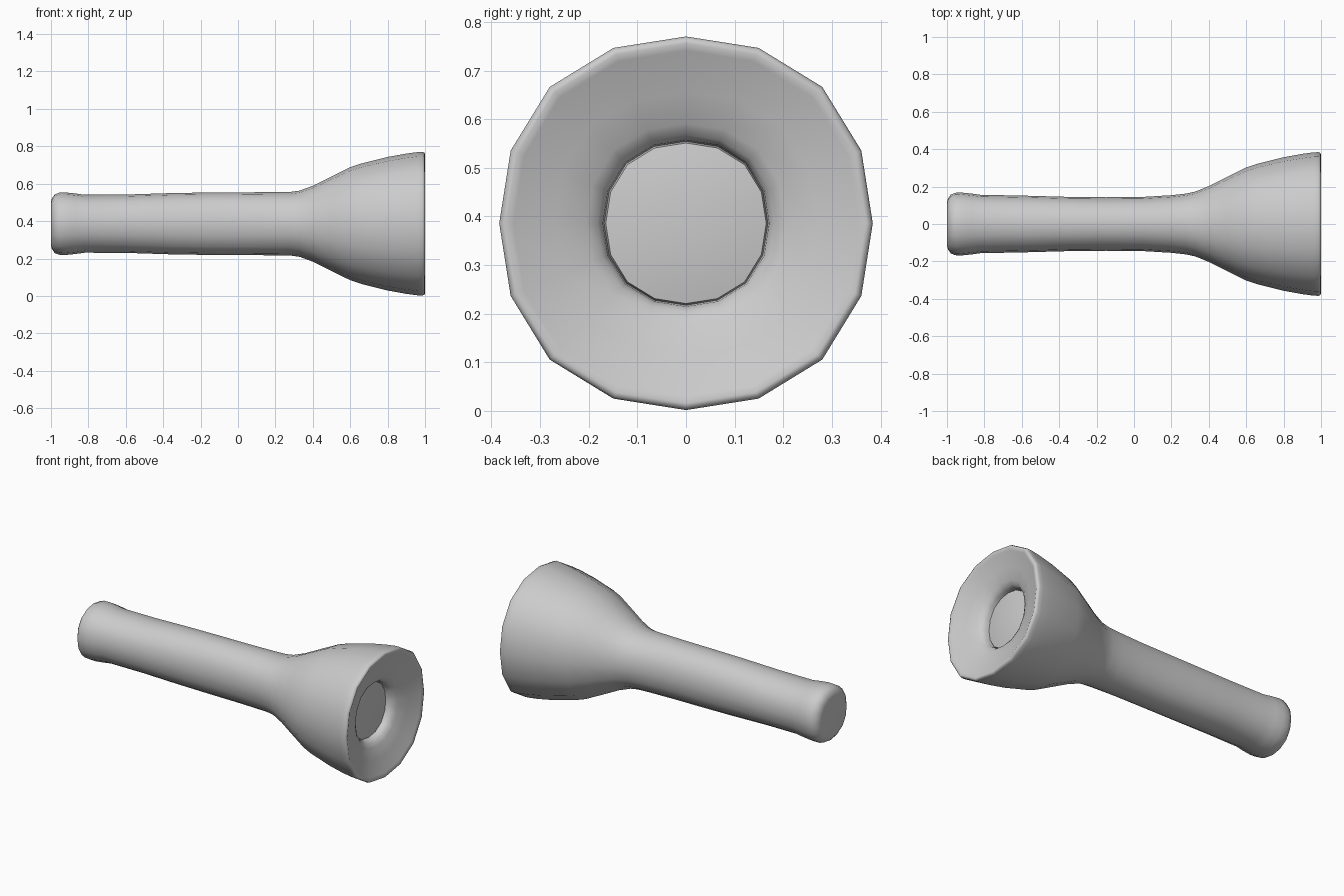
import bpy, bmesh, math

SIDES = 16
CZ = 0.386


def ring_point(x, ry, rz, i):
    # slightly squared circle: a little fuller on the diagonals
    a = 2 * math.pi * i / SIDES
    k = 1 + 0.032 * math.sin(2 * a) ** 2
    return (x, ry * k * math.cos(a), CZ + rz * k * math.sin(a))


def loft(name, stations, cap_start, tip_x=None):
    bm = bmesh.new()
    rings = [[bm.verts.new(ring_point(x, ry, rz, i)) for i in range(SIDES)]
             for x, ry, rz in stations]
    for a, b in zip(rings, rings[1:]):
        for i in range(SIDES):
            j = (i + 1) % SIDES
            bm.faces.new((a[i], a[j], b[j], b[i]))
    if cap_start:
        bm.faces.new(rings[0][::-1])
    if tip_x is not None:
        tip = bm.verts.new((tip_x, 0, CZ))
        for i in range(SIDES):
            bm.faces.new((rings[-1][i], rings[-1][(i + 1) % SIDES], tip))
    bmesh.ops.recalc_face_normals(bm, faces=bm.faces)
    mesh = bpy.data.meshes.new(name)
    bm.to_mesh(mesh)
    bm.free()
    obj = bpy.data.objects.new(name, mesh)
    bpy.context.collection.objects.link(obj)
    bpy.ops.object.select_all(action='DESELECT')
    obj.select_set(True)
    bpy.context.view_layer.objects.active = obj
    bpy.ops.object.shade_smooth_by_angle(angle=math.radians(60))
    return obj


# Torch body: rounded butt, waisted grip, flared head, rim and dished reflector
loft("torch_body", [
    (-1.0, 0.115, 0.115), (-0.995, 0.135, 0.135), (-0.98, 0.157, 0.157),
    (-0.955, 0.167, 0.166), (-0.92, 0.168, 0.167), (-0.87, 0.163, 0.162),
    (-0.82, 0.156, 0.155), (-0.60, 0.152, 0.156), (-0.35, 0.145, 0.164),
    (-0.15, 0.143, 0.167), (0.05, 0.145, 0.168), (0.20, 0.154, 0.169),
    (0.28, 0.163, 0.170), (0.33, 0.174, 0.177), (0.40, 0.203, 0.203),
    (0.50, 0.253, 0.253), (0.60, 0.302, 0.302), (0.66, 0.322, 0.322),
    (0.80, 0.357, 0.357), (0.90, 0.375, 0.375), (0.96, 0.383, 0.383),
    (0.985, 0.384, 0.384), (0.997, 0.380, 0.380), (1.0, 0.370, 0.370),
    (0.993, 0.355, 0.355), (0.965, 0.27, 0.27), (0.94, 0.205, 0.205),
    (0.925, 0.182, 0.182), (0.905, 0.171, 0.171), (0.87, 0.168, 0.168),
], cap_start=True)

# Shallow domed lens closing the reflector
loft("lens", [
    (0.87, 0.169, 0.169), (0.887, 0.165, 0.165), (0.895, 0.12, 0.12), (0.90, 0.06, 0.06),
], cap_start=False, tip_x=0.902)
